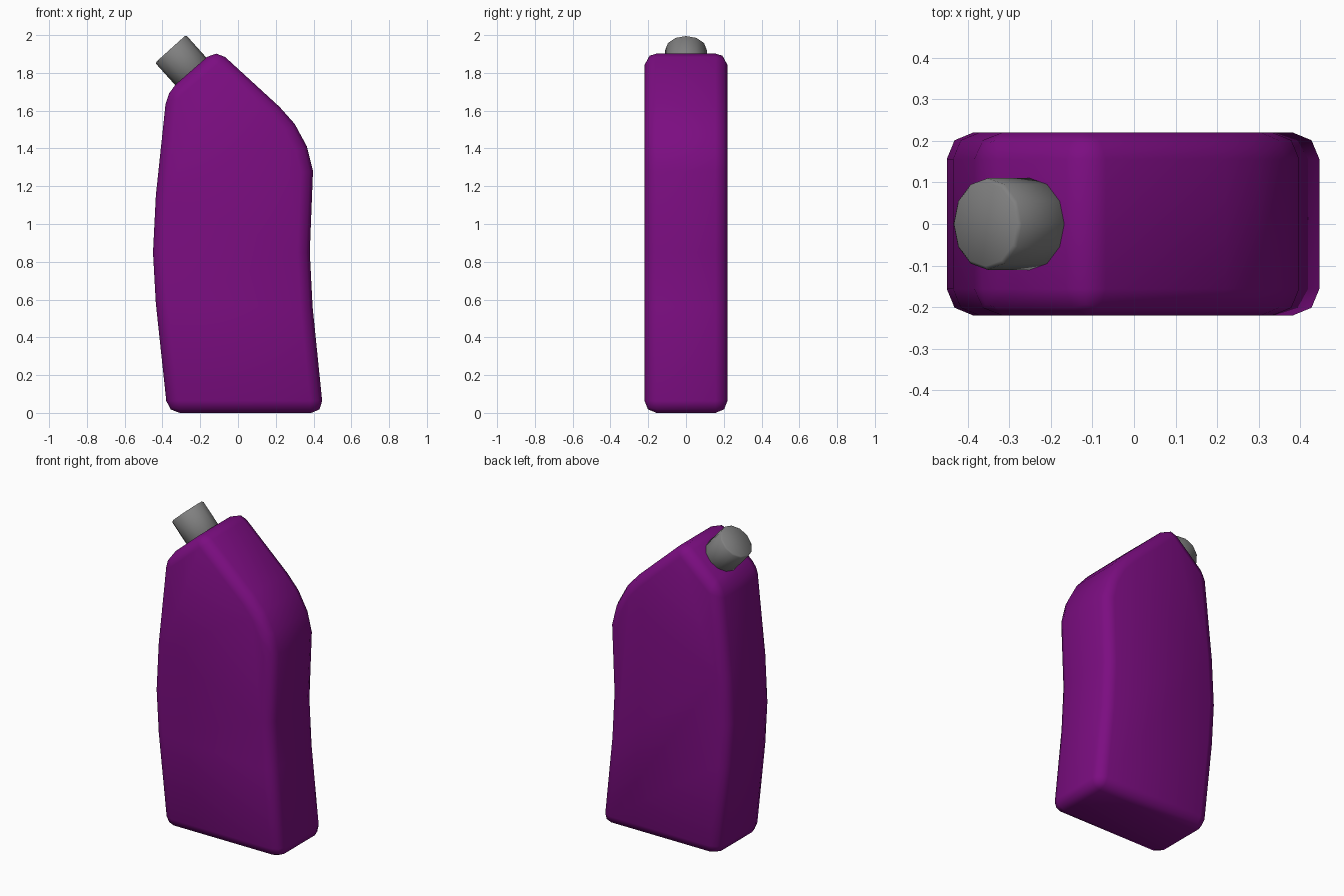
import bpy, bmesh, math
from mathutils import Matrix, Vector

if "Cube" in bpy.data.objects:
    bpy.data.objects.remove(bpy.data.objects["Cube"], do_unlink=True)


def make_material(name, rgb):
    mat = bpy.data.materials.new(name)
    mat.use_nodes = True
    mat.diffuse_color = (*rgb, 1)
    mat.node_tree.nodes["Principled BSDF"].inputs["Base Color"].default_value = (*rgb, 1)
    return mat


def finish(bm, name, mat, bevel, segments, limit):
    bmesh.ops.recalc_face_normals(bm, faces=bm.faces)
    mesh = bpy.data.meshes.new(name)
    bm.to_mesh(mesh)
    bm.free()
    mesh.materials.append(mat)
    mesh.shade_smooth()
    obj = bpy.data.objects.new(name, mesh)
    bpy.context.collection.objects.link(obj)
    mod = obj.modifiers.new("rounded_edges", "BEVEL")
    mod.width, mod.segments = bevel, segments
    mod.limit_method, mod.angle_limit = "ANGLE", math.radians(limit)
    return obj


purple = make_material("purple plastic", (0.2, 0.004, 0.22))
grey = make_material("grey plastic", (0.216, 0.216, 0.216))

# Bottle body: side outline (x, z) extruded through the depth
outline = [(-0.373, 0), (0.452, 0), (0.395, 0.56), (0.38, 0.85), (0.397, 1.28),
           (0.365, 1.41), (0.3, 1.53), (0.22, 1.62), (-0.115, 1.927),
           (-0.377, 1.698), (-0.435, 1.15), (-0.45, 0.85), (-0.435, 0.58)]
depth = 0.44
bm = bmesh.new()
front = bm.faces.new([bm.verts.new((x, -depth / 2, z)) for x, z in outline])
back = bmesh.ops.extrude_face_region(bm, geom=[front], use_keep_orig=True)
bmesh.ops.translate(bm, vec=(0, depth, 0),
                    verts=[v for v in back["geom"] if isinstance(v, bmesh.types.BMVert)])
finish(bm, "bottle_body", purple, 0.064, 2, 30)

# Screw cap: tilted twelve-sided cylinder set on the sloping shoulder
tilt = math.radians(-42)
axis = Matrix.Rotation(tilt, 4, "Y") @ Vector((0, 0, 1))
top, length = Vector((-0.357, 0, 1.927)), 0.2
bm = bmesh.new()
bmesh.ops.create_cone(bm, cap_ends=True, segments=12, radius1=0.11, radius2=0.11, depth=length,
                      matrix=Matrix.Translation(top - axis * length / 2) @ Matrix.Rotation(tilt, 4, "Y"))
finish(bm, "screw_cap", grey, 0.008, 1, 50)
